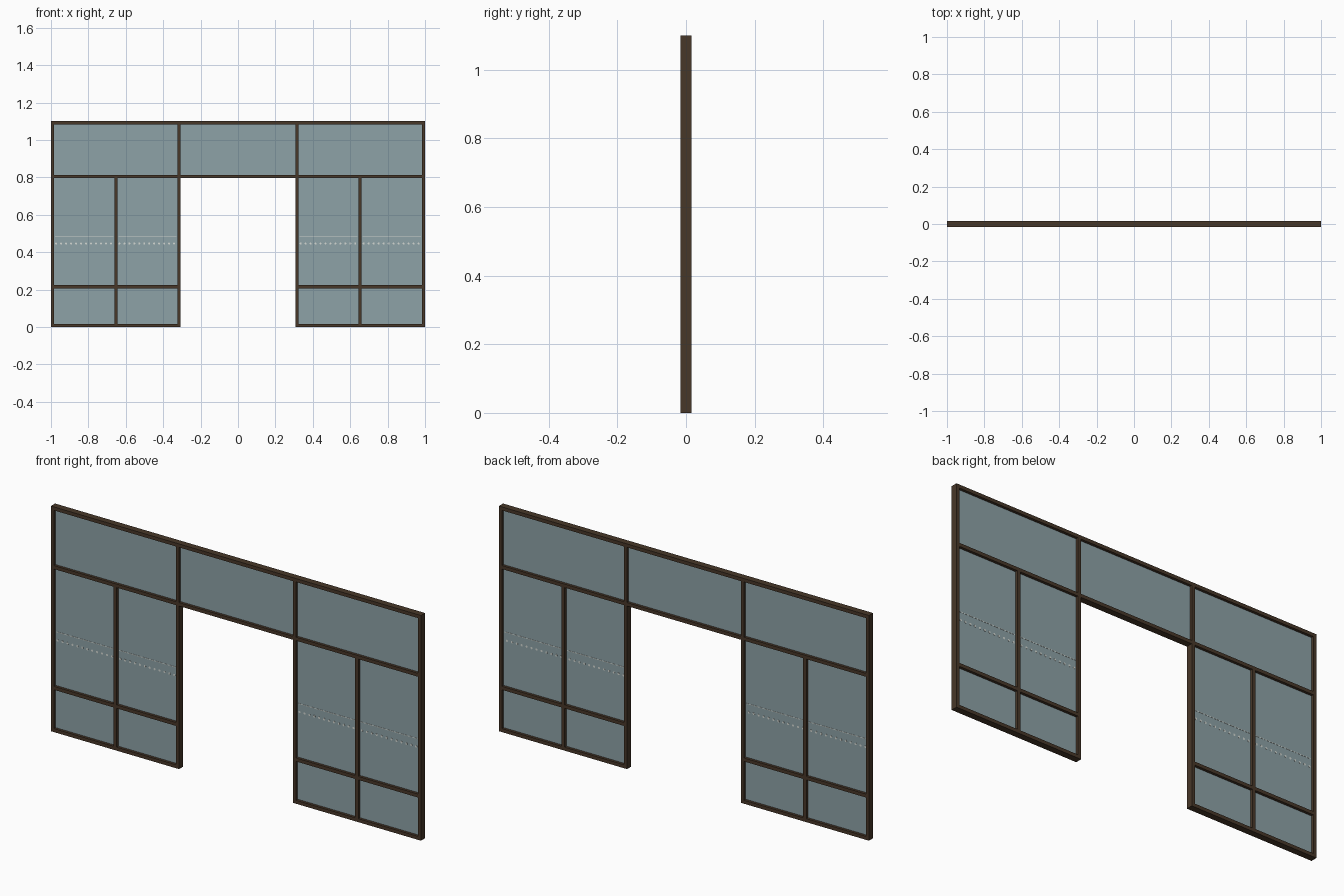
import bpy, bmesh, math
from mathutils import Matrix

if "Cube" in bpy.data.objects:
    bpy.data.objects.remove(bpy.data.objects["Cube"])

DEPTH, BAR, H = 0.032, 0.017, 1.1
JAMB, MID, HEAD, RAIL = 0.316, 0.653, 0.805, 0.215
EDGE = 1 - BAR / 2


def material(name, color):
    m = bpy.data.materials.new(name)
    m.diffuse_color = color
    m.use_nodes = True
    m.node_tree.nodes["Principled BSDF"].inputs["Base Color"].default_value = m.diffuse_color
    return m


bronze = material("dark_bronze", (0.064, 0.039, 0.022, 1))
glass = material("tinted_glass", (0.27, 0.36, 0.385, 1))
frost = material("frosted_marking", (0.66, 0.7, 0.66, 1))


def finish(name, bm, mat):
    me = bpy.data.meshes.new(name)
    bm.to_mesh(me)
    bm.free()
    me.materials.append(mat)
    ob = bpy.data.objects.new(name, me)
    bpy.context.collection.objects.link(ob)
    return ob


def box(name, x0, x1, z0, z1, depth, mat):
    bm = bmesh.new()
    bmesh.ops.create_cube(bm, size=1, matrix=Matrix.Translation(((x0 + x1) / 2, 0, (z0 + z1) / 2))
                          @ Matrix.Diagonal((x1 - x0, depth, z1 - z0, 1)))
    return finish(name, bm, mat)


def post(name, x, z0, z1):
    return box(name, x - BAR / 2, x + BAR / 2, z0, z1, DEPTH, bronze)


def rail(name, x0, x1, z):
    return box(name, x0 + BAR / 2, x1 - BAR / 2, z - BAR / 2, z + BAR / 2, DEPTH, bronze)


def pane(name, x0, x1, z0, z1):
    h = BAR / 2
    return box(name, x0 + h, x1 - h, z0 + h, z1 - h, 0.006, glass)


def dots(name, x0, x1, z):
    # row of small discs set through the glass
    bm = bmesh.new()
    count = 12
    step = (x1 - x0) / (count - 1)
    for i in range(count):
        bmesh.ops.create_cone(bm, cap_ends=True, segments=12, radius1=0.0055, radius2=0.0055, depth=0.008,
                              matrix=Matrix.Translation((x0 + i * step, 0, z)) @ Matrix.Rotation(math.pi / 2, 4, 'X'))
    return finish(name, bm, frost)


# full-height posts
for x in (-EDGE, -JAMB, JAMB, EDGE):
    post("main_post", x, 0, H)

# transom row with head rail and top rail
xs = (-EDGE, -JAMB, JAMB, EDGE)
for a, b in zip(xs, xs[1:]):
    rail("top_rail", a, b, H - BAR / 2)
    rail("head_rail", a, b, HEAD)
    pane("transom_glass", a, b, HEAD, H - BAR / 2)

# side lights either side of the opening
for a, m, b in ((-EDGE, -MID, -JAMB), (JAMB, MID, EDGE)):
    post("side_mullion", m, 0, HEAD - BAR / 2)
    for x0, x1 in ((a, m), (m, b)):
        rail("sill_rail", x0, x1, BAR / 2)
        rail("low_rail", x0, x1, RAIL)
        pane("lower_glass", x0, x1, BAR / 2, RAIL)
        pane("upper_glass", x0, x1, RAIL, HEAD)
        box("marking_line", x0 + 0.013, x1 - 0.013, 0.4845, 0.4875, 0.008, frost)
        dots("marking_dots", x0 + 0.019, x1 - 0.026, 0.446)
